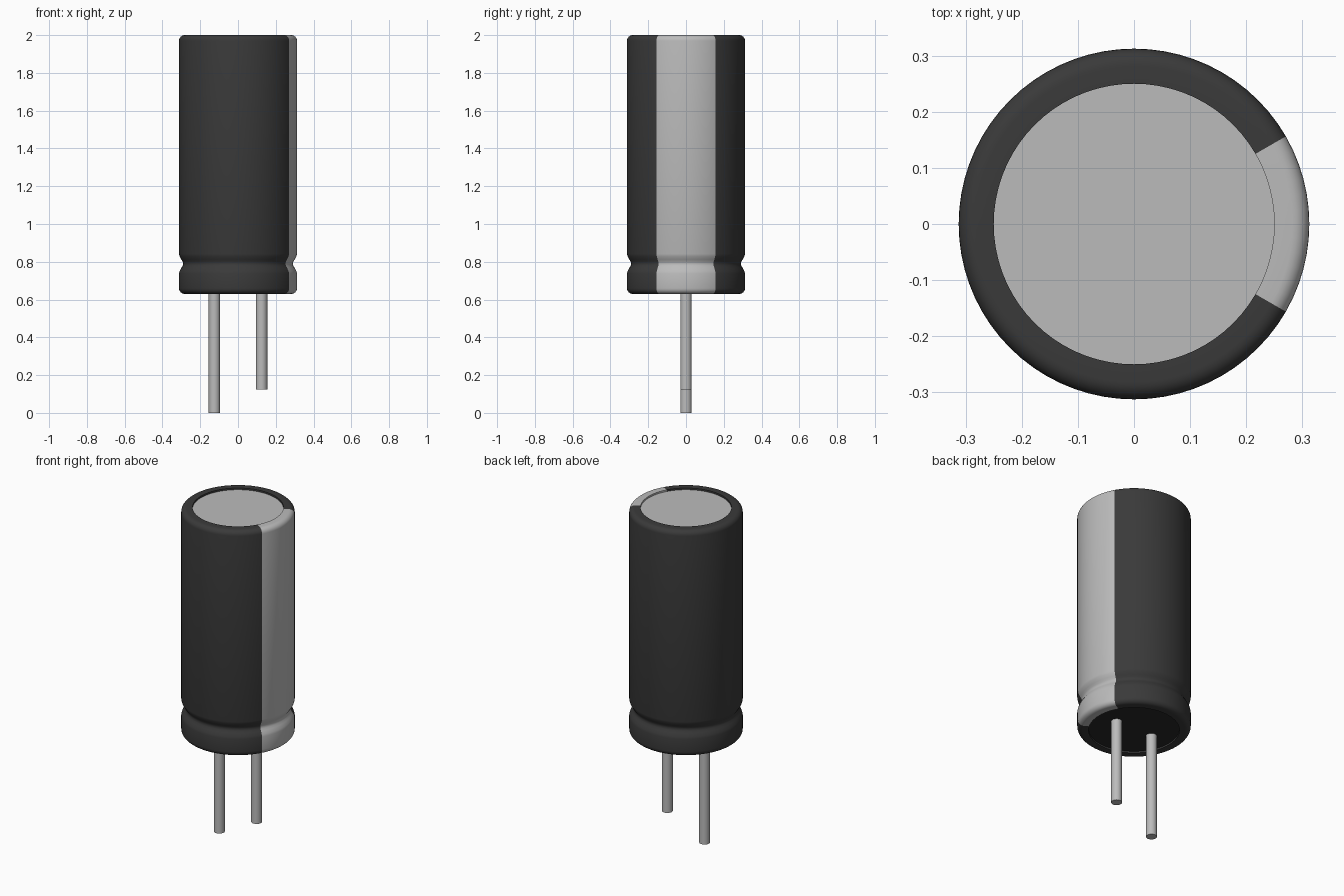
import bpy, bmesh, math

cube = bpy.data.objects.get("Cube")
if cube:
    bpy.data.objects.remove(cube, do_unlink=True)


def material(name, rgb, rough=0.5):
    m = bpy.data.materials.new(name)
    m.use_nodes = True
    col = (*rgb, 1.0)
    m.diffuse_color = col
    bsdf = m.node_tree.nodes["Principled BSDF"]
    bsdf.inputs["Base Color"].default_value = col
    bsdf.inputs["Roughness"].default_value = rough
    return m


black = material("black sleeve", (0.042, 0.042, 0.042))
dark = material("dark rubber", (0.022, 0.022, 0.022))
grey = material("light grey stripe", (0.5, 0.5, 0.5))
metal = material("bare metal", (0.5, 0.5, 0.5))

SEG = 72


def lathe(name, profile, mats, x=0.0, seg=SEG, rule=None, angle=35):
    """Revolve an (r, z) profile about a vertical axis; r = 0 makes a pole."""
    bm = bmesh.new()
    verts = [bm.verts.new((r, 0, z)) for r, z in profile]
    edges = [bm.edges.new(p) for p in zip(verts, verts[1:])]
    bmesh.ops.spin(bm, geom=verts + edges, cent=(0, 0, 0), axis=(0, 0, 1),
                   angle=math.tau, steps=seg, use_duplicate=False)
    bmesh.ops.remove_doubles(bm, verts=bm.verts, dist=1e-5)
    bmesh.ops.dissolve_degenerate(bm, edges=bm.edges, dist=1e-6)
    bmesh.ops.recalc_face_normals(bm, faces=bm.faces)
    if rule:
        for f in bm.faces:
            f.material_index = rule(f.calc_center_median())
    me = bpy.data.meshes.new(name)
    bm.to_mesh(me)
    bm.free()
    for m in mats:
        me.materials.append(m)
    ob = bpy.data.objects.new(name, me)
    ob.location.x = x
    bpy.context.collection.objects.link(ob)
    bpy.ops.object.select_all(action='DESELECT')
    ob.select_set(True)
    bpy.context.view_layer.objects.active = ob
    bpy.ops.object.shade_smooth_by_angle(angle=math.radians(angle))
    return ob


def arc(cr, cz, rad, a0, a1, n=6):
    """Points of a circular arc in the (r, z) plane, angles in degrees."""
    return [(cr + rad * math.cos(math.radians(a0 + (a1 - a0) * i / n)),
             cz + rad * math.sin(math.radians(a0 + (a1 - a0) * i / n)))
            for i in range(n + 1)]


R, BOTTOM, TOP, FILLET, INNER = 0.3125, 0.63, 2.0, 0.03, 0.25

# Sleeve: closed ring with rounded rims and a crimped groove near the base
sleeve = [(INNER, BOTTOM + 0.02), (INNER, BOTTOM)]
sleeve += arc(R - FILLET, BOTTOM + FILLET, FILLET, -90, 0)
sleeve += [(R, 0.738), (0.309, 0.751), (0.300, 0.768)]
sleeve += [(0.293, 0.779), (0.290, 0.790), (0.293, 0.801)]
sleeve += [(0.300, 0.812), (0.309, 0.829), (R, 0.842)]
sleeve += arc(R - FILLET, TOP - FILLET, FILLET, 0, 90)
sleeve += [(INNER, TOP), (INNER, TOP - 0.02)]


def stripe_rule(c):
    return 1 if abs(math.atan2(c.y, c.x)) < math.radians(30) else 0


lathe("sleeve", sleeve, [black, grey], rule=stripe_rule)

# Can top and rubber base plug, both slightly recessed in the sleeve
lathe("can_top", [(0, TOP - 0.01), (INNER, TOP - 0.01), (INNER, TOP - 0.03)], [metal])
lathe("base_plug", [(0, BOTTOM + 0.01), (INNER, BOTTOM + 0.01), (INNER, BOTTOM + 0.03)], [dark])

# Wire leads: the one on the stripe side is shorter
for name, x, end in (("long_lead", -0.125, 0.0), ("short_lead", 0.125, 0.125)):
    r = 0.03
    lathe(name, [(0, end), (r, end), (r, BOTTOM + 0.03), (0, BOTTOM + 0.03)],
          [metal], x=x, seg=24)
